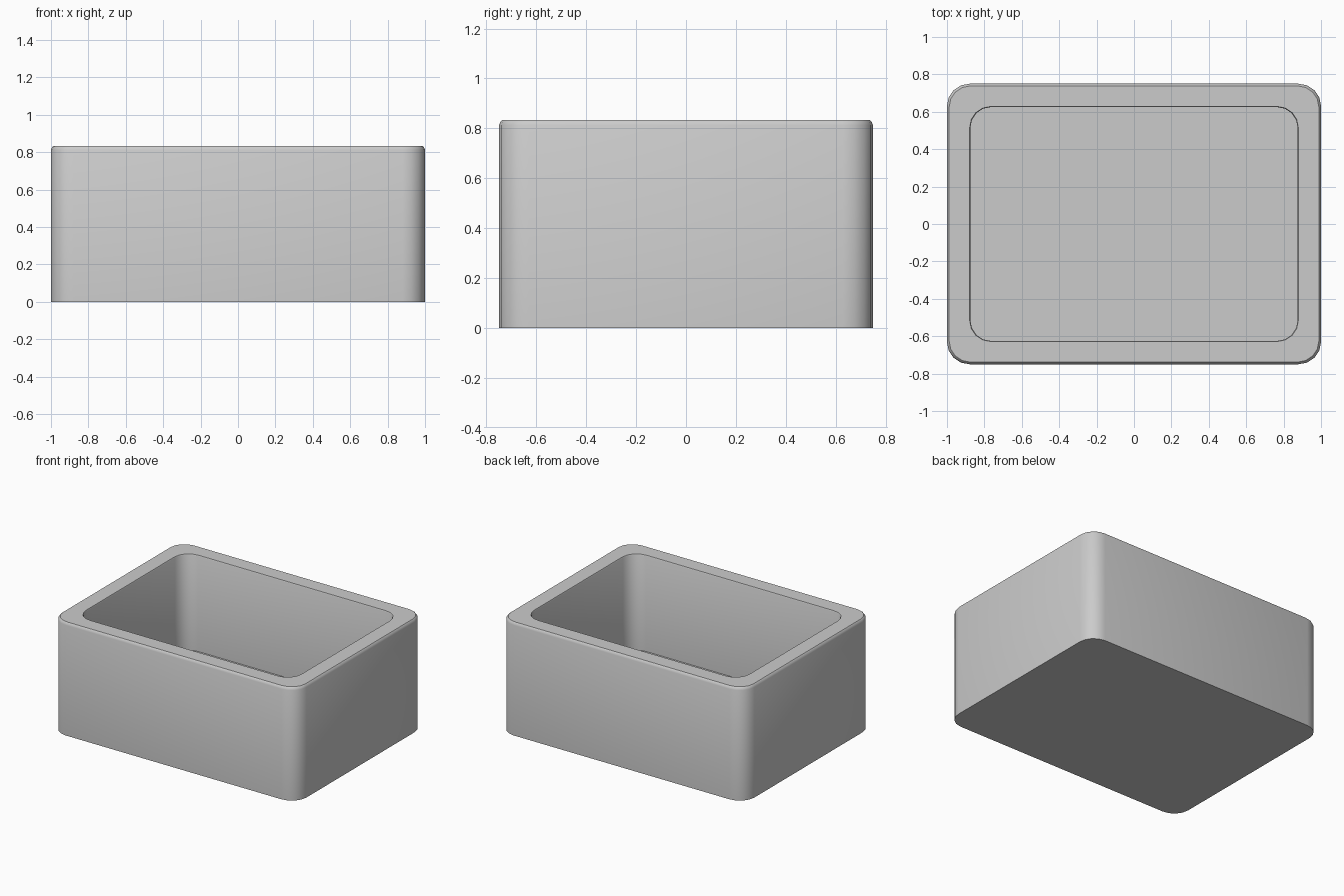
import bpy, bmesh
from math import sin, cos, radians

if "Cube" in bpy.data.objects:
    bpy.data.objects.remove(bpy.data.objects["Cube"])

W, D, H = 2.0, 1.5, 0.833   # overall size
WALL, FLOOR = 0.125, 0.125
SEGS = 4                    # segments per rounded corner


def ring(bm, inset, radius, z):
    """Loop of vertices around a rounded rectangle."""
    hx, hy = W / 2 - inset - radius, D / 2 - inset - radius
    verts = []
    for k, (sx, sy) in enumerate([(1, 1), (-1, 1), (-1, -1), (1, -1)]):
        for i in range(SEGS + 1):
            a = radians(90 * k + 90 * i / SEGS)
            verts.append(bm.verts.new((sx * hx + radius * cos(a),
                                       sy * hy + radius * sin(a), z)))
    return verts


bm = bmesh.new()
# Section from the underside, up the outer wall, over the rim, down inside
rings = [ring(bm, *p) for p in [
    (0, 0.12, 0),
    (0, 0.12, H - 0.02),
    (0.006, 0.116, H - 0.006),
    (0.012, 0.112, H),
    (WALL - 0.004, 0.114, H),
    (WALL, 0.11, H - 0.008),
    (WALL, 0.11, FLOOR),
]]
for a, b in zip(rings, rings[1:]):
    for i in range(len(a)):
        j = (i + 1) % len(a)
        bm.faces.new((a[i], a[j], b[j], b[i]))
# Underside and inner floor
bm.faces.new(rings[0][::-1])
bm.faces.new(rings[-1])
bmesh.ops.recalc_face_normals(bm, faces=bm.faces)

mesh = bpy.data.meshes.new("open_box")
bm.to_mesh(mesh)
bm.free()
box = bpy.data.objects.new("open_box", mesh)
bpy.context.collection.objects.link(box)
bpy.context.view_layer.objects.active = box
box.select_set(True)
bpy.ops.object.shade_smooth_by_angle(angle=radians(35))
